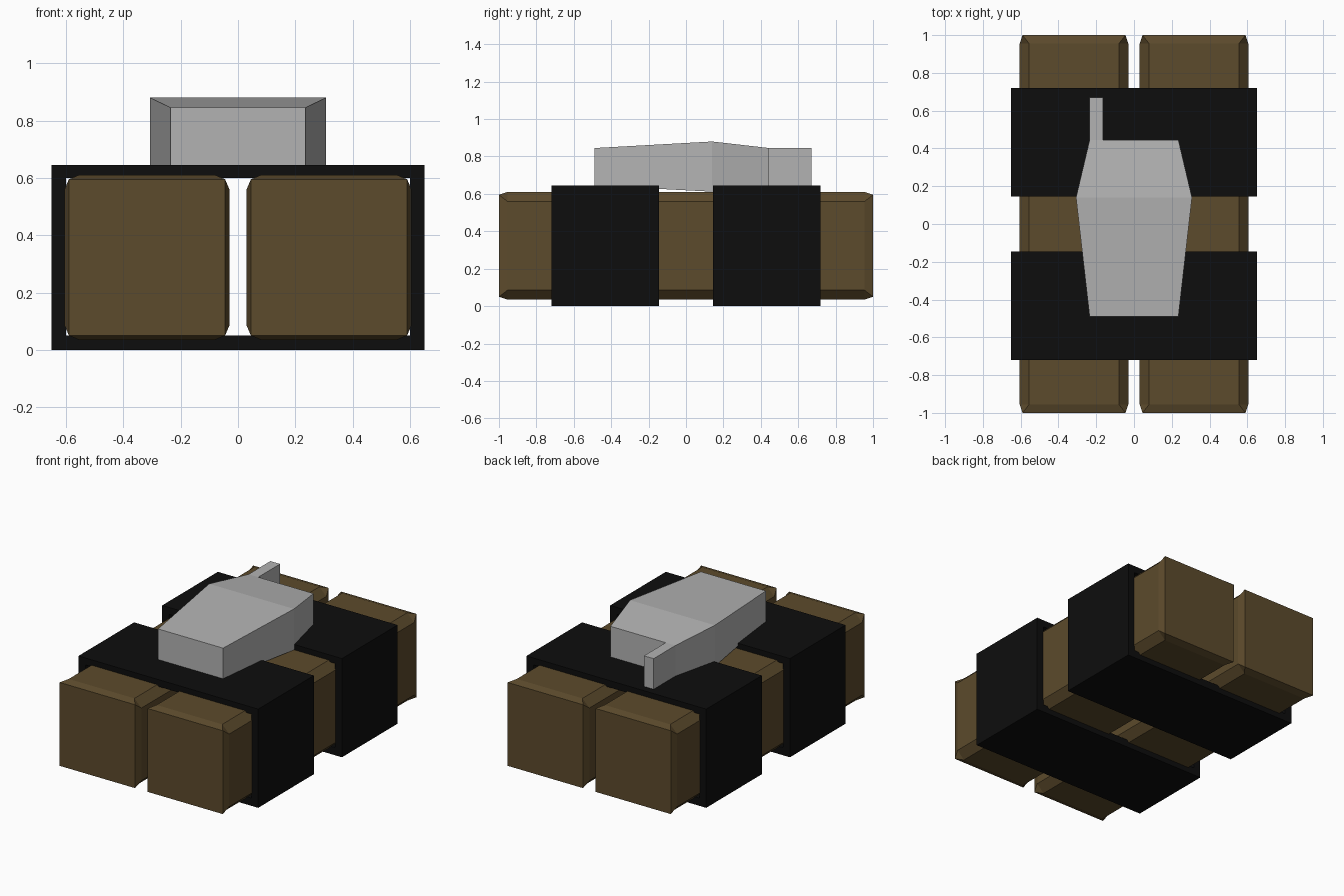
import bpy, bmesh

if "Cube" in bpy.data.objects:
    bpy.data.objects.remove(bpy.data.objects["Cube"])


def material(name, rgb):
    m = bpy.data.materials.new(name)
    m.diffuse_color = (*rgb, 1)
    m.use_nodes = True
    m.node_tree.nodes["Principled BSDF"].inputs["Base Color"].default_value = m.diffuse_color
    return m


BROWN = material("brown", (0.107, 0.069, 0.025))
BLACK = material("black", (0.004, 0.004, 0.004))
GREY = material("grey", (0.45, 0.45, 0.45))


def finish(bm, name, mat):
    bmesh.ops.recalc_face_normals(bm, faces=bm.faces)
    me = bpy.data.meshes.new(name)
    bm.to_mesh(me)
    bm.free()
    me.materials.append(mat)
    ob = bpy.data.objects.new(name, me)
    bpy.context.collection.objects.link(ob)
    return ob


# Long block: chamfered body whose ends flare back out to square corners
def block(name, cx):
    bm = bmesh.new()
    cz, h, c, e = 0.3225, 0.2875, 0.2375, 0.2725
    corners = [(1, 1), (-1, 1), (-1, -1), (1, -1)]
    rings, ends = [], []
    for s in (-1, 1):
        ring = []
        for i, (a, b) in enumerate(corners):
            pair = [(a * h, b * c), (a * c, b * h)]
            if i % 2:
                pair.reverse()
            ring += [bm.verts.new((cx + x, s * 0.955, cz + z)) for x, z in pair]
        end = [bm.verts.new((cx + a * e, s, cz + b * e)) for a, b in corners]
        bm.faces.new(end)
        for i in range(4):
            j = (i + 1) % 4
            bm.faces.new((end[i], ring[2 * i], ring[2 * i + 1]))
            bm.faces.new((end[i], ring[2 * i + 1], ring[2 * j], end[j]))
        rings.append(ring)
    for i in range(8):
        j = (i + 1) % 8
        bm.faces.new((rings[0][i], rings[0][j], rings[1][j], rings[1][i]))
    return finish(bm, name, BROWN)


# Strap: hollow rectangular band around both blocks
def strap(name, y0, y1):
    bm = bmesh.new()
    outer = [(-0.65, 0), (0.65, 0), (0.65, 0.645), (-0.65, 0.645)]
    inner = [(-0.6, 0.05), (0.6, 0.05), (0.6, 0.6), (-0.6, 0.6)]
    loops = [[bm.verts.new((x, y, z)) for x, z in prof]
             for prof, y in ((outer, y0), (outer, y1), (inner, y1), (inner, y0))]
    for k in range(4):
        a, b = loops[k], loops[(k + 1) % 4]
        for i in range(4):
            j = (i + 1) % 4
            bm.faces.new((a[i], a[j], b[j], b[i]))
    return finish(bm, name, BLACK)


# Top plate: hexagonal outline, thickest at its widest line, with a rear tab
def top_plate():
    bm = bmesh.new()
    # half width, y, bottom z, top z
    stations = [(0.235, -0.49, 0.645, 0.845), (0.307, 0.14, 0.612, 0.88),
                (0.235, 0.445, 0.645, 0.845)]
    rows = []
    for w, y, lo, hi in stations:
        xs = [-w, w] if y < 0.4 else [-w, -0.165, w]
        rows.append([[bm.verts.new((x, y, z)) for x in xs] for z in (lo, hi)])
    tab = [[bm.verts.new((x, 0.67, z)) for x in (-0.235, -0.165)]
           for z in (0.645, 0.845)]
    front, mid, back = rows
    for k in (0, 1):
        bm.faces.new((*front[k], *reversed(mid[k])))
        bm.faces.new((*mid[k], *reversed(back[k])))
        bm.faces.new((*back[k][:2], *reversed(tab[k])))

    def wall(r, i, s, j):
        bm.faces.new((r[0][i], s[0][j], s[1][j], r[1][i]))

    path = [(front, 0), (front, 1), (mid, 1), (back, 2), (back, 1),
            (tab, 1), (tab, 0), (back, 0), (mid, 0)]
    for (r, i), (s, j) in zip(path, path[1:] + path[:1]):
        wall(r, i, s, j)
    return finish(bm, "top_plate", GREY)


for side, label in ((-1, "left"), (1, "right")):
    block(label + "_block", side * 0.3175)
strap("front_strap", -0.72, -0.145)
strap("rear_strap", 0.145, 0.72)
top_plate()
